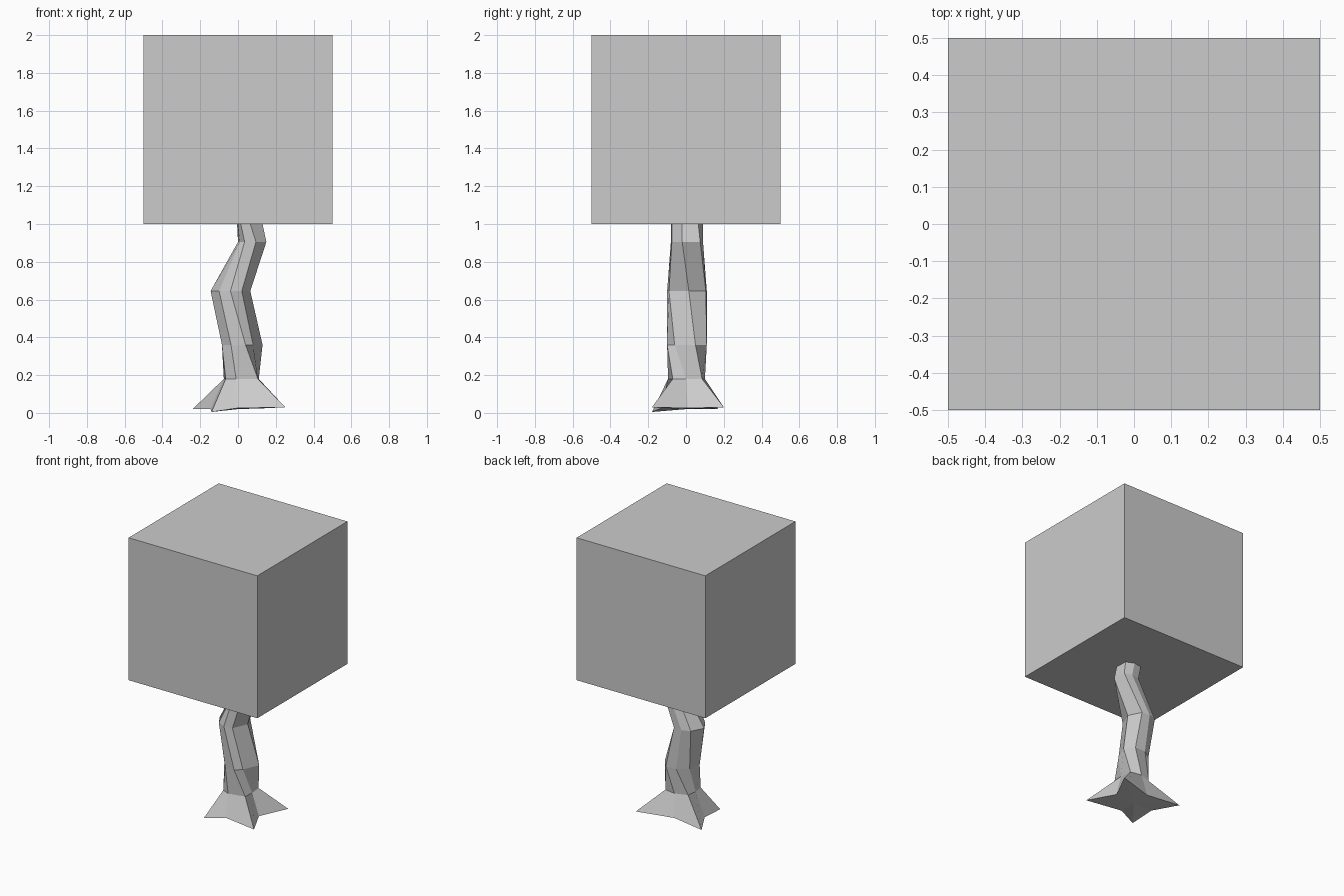
import bpy, bmesh

if "Cube" in bpy.data.objects:
    bpy.data.objects.remove(bpy.data.objects["Cube"])

# Trunk cross-sections: height, then eight (x, y) corners, twisting on the way up
RINGS = [
    (0.18, [(-.065, -.07), (-.01, -.095), (.105, -.07), (.11, 0),
            (.10, .085), (.02, .10), (-.065, .07), (-.075, 0)]),
    (0.36, [(-.085, -.03), (-.037, -.09), (.04, -.10), (.08, -.06),
            (.13, .05), (.08, .11), (0, .11), (-.07, .06)]),
    (0.645, [(-.145, .005), (-.10, -.07), (-.04, -.10), (.02, -.09),
             (.065, .015), (.02, .105), (-.04, .11), (-.10, .09)]),
    (0.905, [(0, .03), (.01, -.04), (.035, -.08), (.095, -.075),
             (.15, -.02), (.145, .075), (.09, .09), (.03, .08)]),
    (1.0, [(-.005, .03), (0, -.04), (.015, -.08), (.065, -.075),
           (.13, -.02), (.125, .065), (.07, .09), (.01, .08)]),
]
# Root star: four long tips alternating with four notches
ROOTS = [(-.14, -.18, .005), (-.005, -.13, .025), (.25, -.18, .03), (.155, .01, .025),
         (.25, .20, .03), (0, .13, .025), (-.24, .17, .02), (-.145, 0, .02)]


def make_object(name, bm):
    bmesh.ops.recalc_face_normals(bm, faces=bm.faces)
    mesh = bpy.data.meshes.new(name)
    bm.to_mesh(mesh)
    bm.free()
    obj = bpy.data.objects.new(name, mesh)
    bpy.context.collection.objects.link(obj)
    return obj


# Trunk with flared roots
bm = bmesh.new()
sections = [ROOTS] + [[(x, y, z) for x, y in pts] for z, pts in RINGS]
loops = [[bm.verts.new(p) for p in s] for s in sections]
for low, high in zip(loops, loops[1:]):
    for i in range(8):
        j = (i + 1) % 8
        bm.faces.new((low[i], low[j], high[j], high[i]))
# Underside of the roots, closed as a fan
centre = bm.verts.new((0, 0, .02))
for i in range(8):
    bm.faces.new((centre, loops[0][(i + 1) % 8], loops[0][i]))
bm.faces.new(loops[-1])
make_object("trunk", bm)

# Block of foliage
bm = bmesh.new()
bmesh.ops.create_cube(bm, size=1)
make_object("foliage", bm).location = (0, 0, 1.5)
